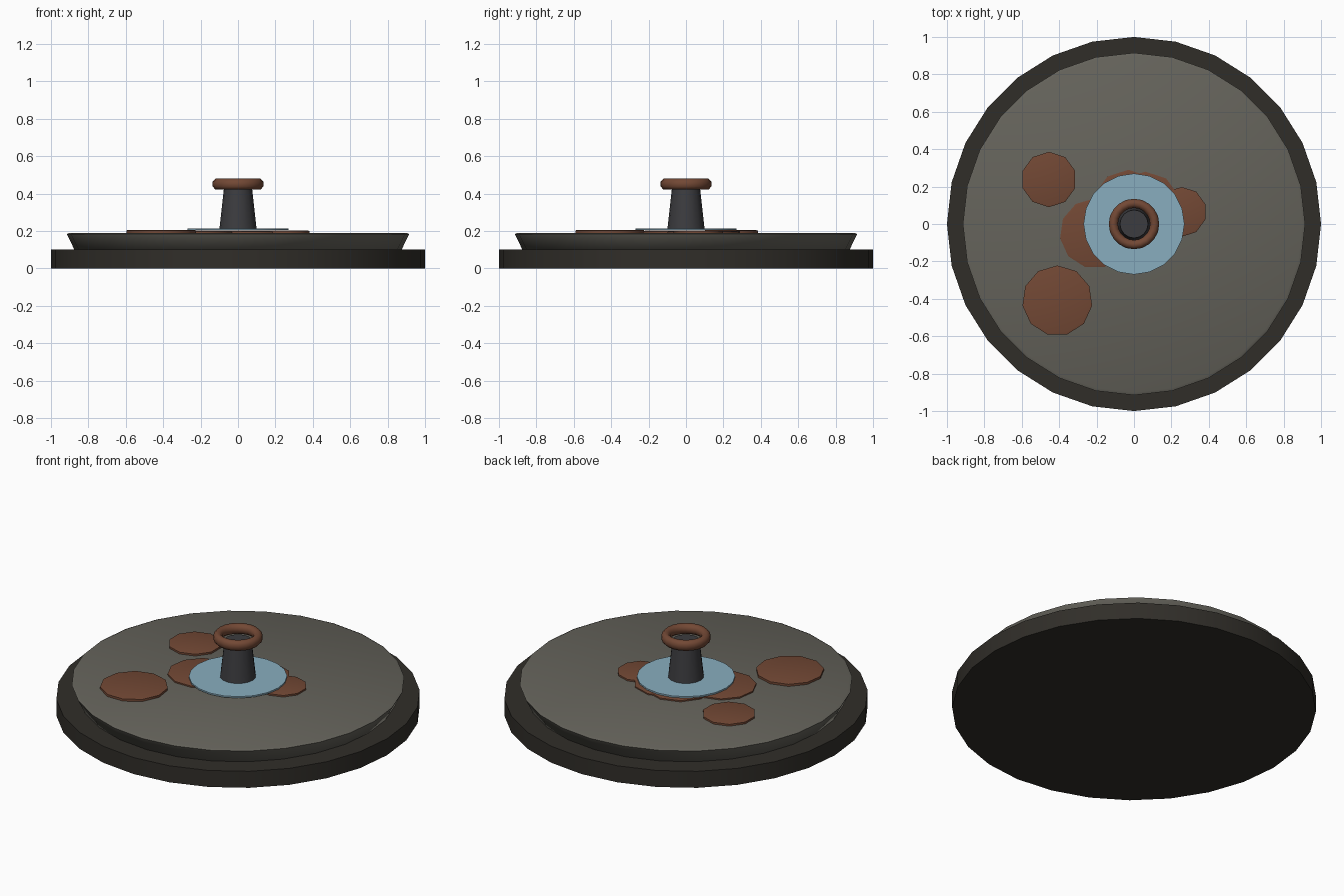
import bpy, bmesh, math

if "Cube" in bpy.data.objects:
    bpy.data.objects.remove(bpy.data.objects["Cube"])


def material(name, rgb):
    m = bpy.data.materials.new(name)
    m.diffuse_color = (*rgb, 1)
    m.use_nodes = True
    m.node_tree.nodes["Principled BSDF"].inputs["Base Color"].default_value = m.diffuse_color
    return m


DARK = material("dark_stone", (0.03, 0.027, 0.022))
STONE = material("grey_stone", (0.13, 0.125, 0.105))
RUST = material("rust", (0.17, 0.065, 0.035))
WATER = material("pale_blue", (0.25, 0.42, 0.52))
IRON = material("iron", (0.045, 0.045, 0.05))


def lathe(name, profile, sides, mat, at=(0, 0), closed=False, turn=0, angle=40):
    """Spin (radius, z) points about z; open profiles get capped at both ends."""
    bm = bmesh.new()
    rings = [[bm.verts.new((r * math.cos(turn + math.tau * i / sides),
                            r * math.sin(turn + math.tau * i / sides), z))
              for i in range(sides)] for r, z in profile]
    pairs = list(zip(rings, rings[1:]))
    if closed:
        pairs.append((rings[-1], rings[0]))
    else:
        bm.faces.new(rings[0][::-1])
        bm.faces.new(rings[-1])
    for a, b in pairs:
        for i in range(sides):
            j = (i + 1) % sides
            bm.faces.new((a[i], a[j], b[j], b[i]))
    bmesh.ops.recalc_face_normals(bm, faces=bm.faces)
    mesh = bpy.data.meshes.new(name)
    bm.to_mesh(mesh)
    bm.free()
    mesh.materials.append(mat)
    ob = bpy.data.objects.new(name, mesh)
    ob.location = (*at, 0)
    bpy.context.collection.objects.link(ob)
    bpy.ops.object.select_all(action='DESELECT')
    ob.select_set(True)
    bpy.context.view_layer.objects.active = ob
    bpy.ops.object.shade_smooth_by_angle(angle=math.radians(angle))
    return ob


# Stepped round base
lathe("base_disc", [(1, 0), (1, 0.1)], 28, DARK)
lathe("upper_disc", [(0.87, 0.09), (0.915, 0.183), (0.9, 0.19)], 28, STONE, angle=70)

# Flat rust patches scattered on the top: x, y, radius, sides, top height
patches = [(-0.455, 0.238, 0.148, 10, 0.204), (-0.41, -0.41, 0.188, 11, 0.206),
           (-0.21, -0.05, 0.187, 11, 0.201), (0.255, 0.065, 0.133, 10, 0.203),
           (-0.03, 0.1, 0.19, 10, 0.201), (0.06, 0.09, 0.19, 10, 0.2)]
for n, (x, y, r, sides, top) in enumerate(patches, 1):
    lathe(f"rust_patch_{n}", [(r, 0.186), (r, top - 0.003), (r - 0.012, top)],
          sides, RUST, (x, y), turn=math.pi / 2)

# Pale blue plate under the stem
lathe("blue_plate", [(0.27, 0.204), (0.27, 0.213)], 20, WATER)

# Tapered stem and ring around its top
lathe("stem", [(0.1, 0.205), (0.075, 0.43)], 16, IRON)
lathe("top_ring", [(0.135, 0.437), (0.135, 0.463), (0.121, 0.479), (0.102, 0.479),
                   (0.086, 0.463), (0.086, 0.437), (0.102, 0.421), (0.121, 0.421)],
      20, RUST, closed=True, angle=60)
